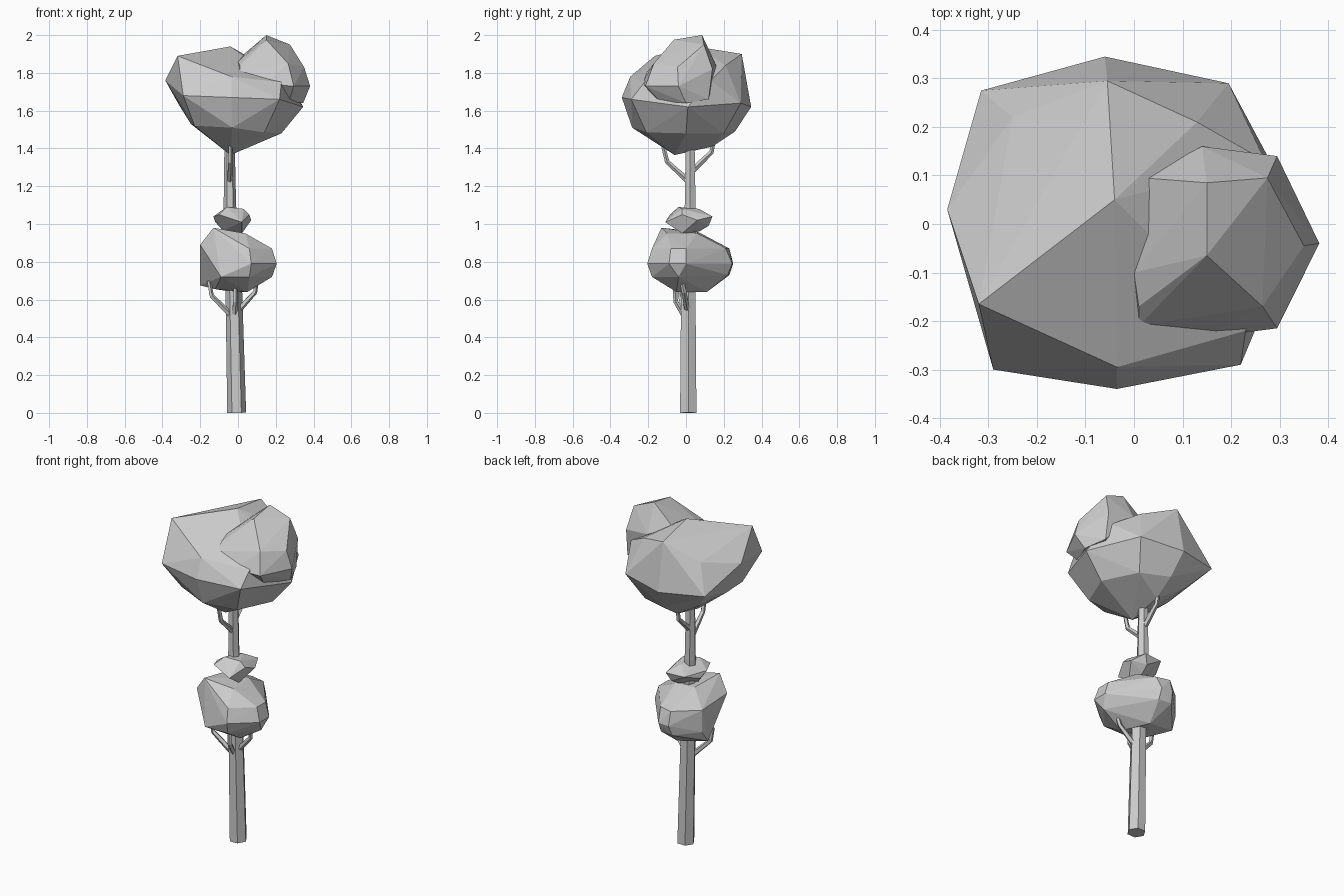
import bpy
import bmesh
from mathutils import Vector

default_cube = bpy.data.objects.get("Cube")
if default_cube:
    bpy.data.objects.remove(default_cube, do_unlink=True)


def make_material(name, colour):
    material = bpy.data.materials.new(name)
    material.use_nodes = True
    material.diffuse_color = colour
    material.node_tree.nodes["Principled BSDF"].inputs["Base Color"].default_value = colour
    return material


grey = make_material("plain grey", (0.6, 0.6, 0.6, 1))


def add_object(name, bm):
    """Turn a bmesh into a flat shaded object."""
    bmesh.ops.recalc_face_normals(bm, faces=bm.faces)
    mesh = bpy.data.meshes.new(name)
    bm.to_mesh(mesh)
    bm.free()
    mesh.materials.append(grey)
    obj = bpy.data.objects.new(name, mesh)
    bpy.context.collection.objects.link(obj)
    return obj


def foliage(name, corners):
    """Faceted leaf clump wrapped around its corner points."""
    bm = bmesh.new()
    for corner in corners:
        bm.verts.new(corner)
    result = bmesh.ops.convex_hull(bm, input=bm.verts)
    loose = {v for v in result["geom_interior"] if isinstance(v, bmesh.types.BMVert)}
    bmesh.ops.delete(bm, geom=list(loose), context="VERTS")
    return add_object(name, bm)


def limb(name, path, radii, sides):
    """Tapered tube through the path points, closed at both ends."""
    bm = bmesh.new()
    points = [Vector(p) for p in path]
    rings = []
    for i, (point, radius) in enumerate(zip(points, radii)):
        along = points[min(i + 1, len(points) - 1)] - points[max(i - 1, 0)]
        turn = Vector((0, 0, 1)).rotation_difference(along)
        ring = bmesh.ops.create_circle(bm, segments=sides, radius=radius)["verts"]
        for vert in ring:
            vert.co = point + turn @ vert.co.yxz
        rings.append(ring)
    for low, high in zip(rings, rings[1:]):
        for k in range(sides):
            n = (k + 1) % sides
            bm.faces.new((low[k], low[n], high[n], high[k]))
    bm.faces.new(rings[0])
    bm.faces.new(rings[-1])
    return add_object(name, bm)


# Trunk
limb("trunk",
     [(-.007, .012, 0), (-.022, .012, .65), (-.043, .022, 1.1), (-.045, .022, 1.5)],
     [.05, .044, .033, .026], 6)

# Branches: each leaves the trunk, bends and rises into the leaves
branches = {
    "lower_right_branch": [(-.03, 0, .51), (-.14, -.03, .62), (-.155, -.03, .7)],
    "lower_left_branch": [(-.01, .01, .53), (.09, -.01, .64), (.1, -.025, .71)],
    "lower_front_branch": [(-.02, 0, .5), (-.015, -.055, .59), (-.015, -.06, .7)],
    "upper_front_branch": [(-.045, .02, 1.22), (-.04, -.1, 1.33), (-.04, -.13, 1.45)],
    "upper_back_branch": [(-.045, .03, 1.28), (-.045, .135, 1.38), (-.045, .15, 1.46)],
}
for name, path in branches.items():
    limb(name, path, [.017, .013, .011], 5)

# Middle clump
foliage("middle_foliage", [
    (-.13, -.13, .98), (.04, -.1, .95), (.03, .06, .95), (-.1, .06, .96),
    (-.2, -.1, .89), (-.19, .12, .87), (-.06, .23, .87), (.02, .21, .87),
    (.18, 0, .87), (.18, -.08, .87), (.06, -.18, .87),
    (-.2, .08, .675), (.07, -.205, .79), (.205, 0, .79), (.205, -.09, .79),
    (.01, .245, .79), (-.06, .25, .79), (-.19, .12, .74),
    (-.09, -.18, .72), (.06, -.18, .72), (.18, -.04, .72), (.01, .22, .73),
    (-.07, .23, .73), (-.12, -.03, .655), (.05, -.05, .64), (-.02, .11, .64),
])

# Small clump above it
foliage("small_foliage", [
    (-.06, -.04, 1.09), (.03, -.02, 1.08), (-.02, .07, 1.08),
    (-.13, -.01, 1.04), (-.12, .04, 1.01), (-.1, -.085, 1.05), (.02, -.11, 1.01),
    (.06, -.02, 1.05), (.07, .06, 1.02), (.035, .14, 1.04), (-.08, .13, 1.04),
    (.01, .12, .99), (-.08, 0, .965), (.02, -.02, .95), (0, .07, .96),
])

# Main crown
foliage("crown", [
    (-.04, .05, 1.94),
    (-.32, -.165, 1.89), (-.25, .22, 1.8), (-.055, .295, 1.9), (.13, .21, 1.84),
    (-.035, -.295, 1.78), (-.385, .03, 1.76), (-.315, .275, 1.635),
    (-.06, .345, 1.62), (.195, .29, 1.64), (.345, .01, 1.62), (.22, -.29, 1.66),
    (.23, -.22, 1.75), (.27, .13, 1.76), (-.035, -.34, 1.67), (-.29, -.3, 1.68),
    (-.25, -.02, 1.53), (-.23, -.2, 1.52), (-.03, -.285, 1.51), (.14, -.21, 1.485),
    (.23, 0, 1.48), (.13, .2, 1.48), (-.04, .26, 1.49), (-.2, .18, 1.51),
    (-.04, -.06, 1.365), (-.04, .14, 1.41),
])

# Smaller lobe growing out of the crown's upper left
foliage("crown_lobe", [
    (.15, .085, 2), (.15, -.065, 1.975), (.275, .095, 1.95),
    (.02, .095, 1.89), (.14, .16, 1.84), (.295, .14, 1.82),
    (.35, -.045, 1.83), (.265, -.17, 1.85), (.01, -.17, 1.84), (0, -.1, 1.86),
    (.382, -.04, 1.73), (.295, -.215, 1.73), (.14, -.235, 1.74), (.01, -.21, 1.8),
    (.3, .12, 1.66), (.345, 0, 1.64), (.27, -.14, 1.65), (.1, -.1, 1.65),
])
